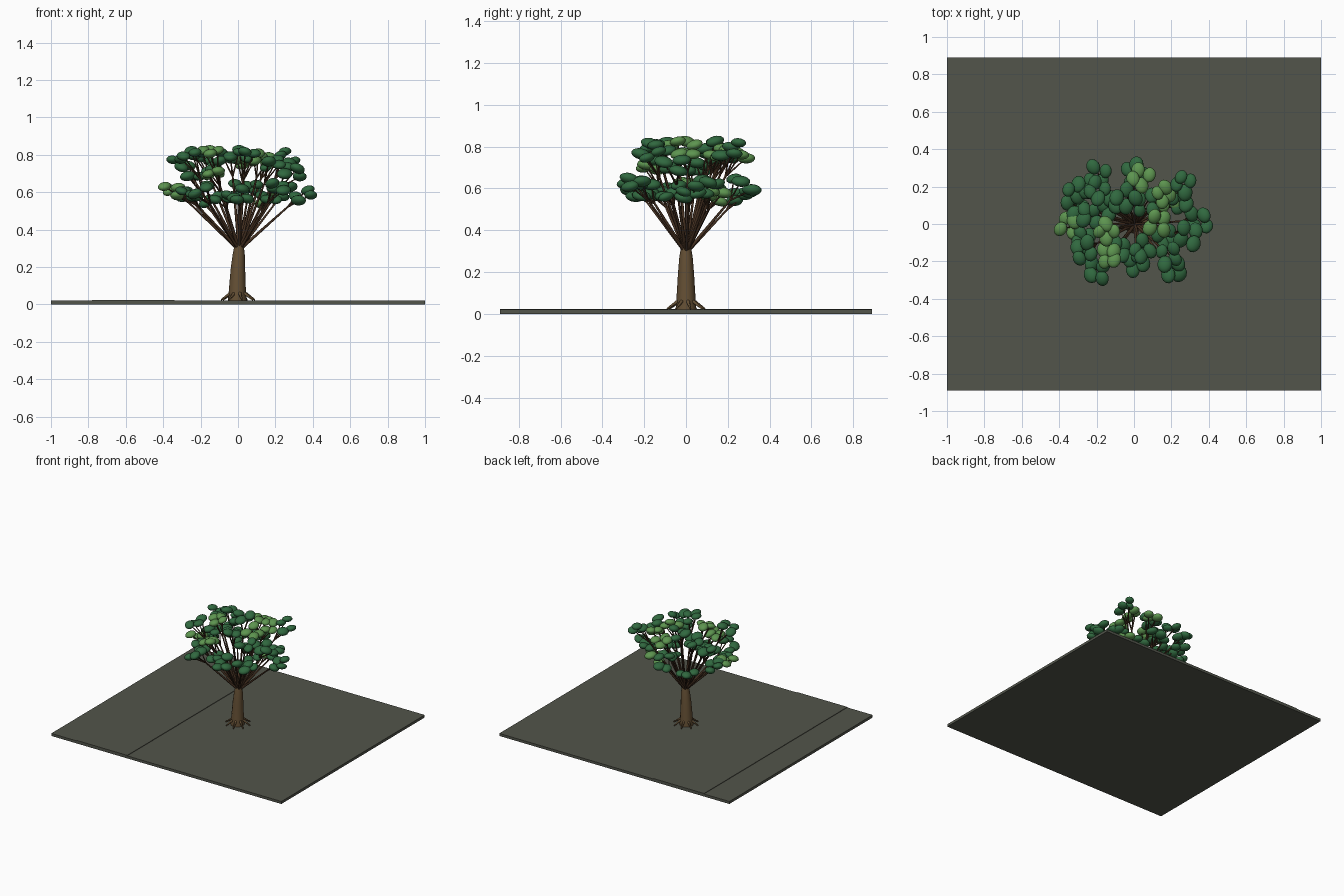
import bpy, bmesh, math, random
from mathutils import Vector, Matrix, Euler

random.seed(4)
cube = bpy.data.objects.get("Cube")
if cube:
    bpy.data.objects.remove(cube)


def material(name, rgb):
    mat = bpy.data.materials.new(name)
    mat.use_nodes = True
    color = (*rgb, 1)
    mat.diffuse_color = color
    mat.node_tree.nodes["Principled BSDF"].inputs["Base Color"].default_value = color
    return mat


paving = material("grey paving", (0.085, 0.09, 0.07))
bark = material("brown bark", (0.13, 0.08, 0.035))
twig_bark = material("dark twig bark", (0.06, 0.03, 0.015))
dark_leaf = material("dark green leaf", (0.03, 0.14, 0.05))
light_leaf = material("light green leaf", (0.11, 0.3, 0.08))


def finish(bm, name, mat, smooth=True):
    mesh = bpy.data.meshes.new(name)
    bm.to_mesh(mesh)
    bm.free()
    mesh.materials.append(mat)
    obj = bpy.data.objects.new(name, mesh)
    bpy.context.collection.objects.link(obj)
    for face in mesh.polygons:
        face.use_smooth = smooth and len(face.vertices) <= 4
    return obj


def slab(name, low, high, mat):
    low, high = Vector(low), Vector(high)
    bm = bmesh.new()
    size = Matrix.Diagonal((*(high - low), 1))
    bmesh.ops.create_cube(bm, size=1, matrix=Matrix.Translation((low + high) / 2) @ size)
    return finish(bm, name, mat, False)


def limb(bm, start, end, r_start, r_end, sides=6):
    # Tapered stick between two points
    start, end = Vector(start), Vector(end)
    axis = end - start
    turn = axis.to_track_quat("Z", "Y").to_matrix().to_4x4()
    bmesh.ops.create_cone(bm, cap_ends=True, segments=sides, radius1=r_start, radius2=r_end,
                          depth=axis.length, matrix=Matrix.Translation((start + end) / 2) @ turn)


# Ground slab with a thin raised strip
slab("ground", (-1, -0.89, 0), (1, 0.89, 0.02), paving)
slab("ground_strip", (-0.78, -0.89, 0.02), (-0.34, 0.89, 0.024), paving)

# Trunk, lofted through stacked rings
bm = bmesh.new()
rings = []
for z, radius, shift in [(0.015, 0.05, -0.004), (0.1, 0.044, -0.003), (0.2, 0.038, 0), (0.27, 0.032, 0.004), (0.32, 0.024, 0.006)]:
    ring = []
    for i in range(12):
        a = math.tau * i / 12
        ring.append(bm.verts.new((shift + radius * math.cos(a), radius * math.sin(a), z)))
    rings.append(ring)
for lower, upper in zip(rings, rings[1:]):
    for i in range(12):
        j = (i + 1) % 12
        bm.faces.new((lower[i], lower[j], upper[j], upper[i]))
bm.faces.new(rings[-1])
finish(bm, "trunk", bark)

# Roots around the foot
bm = bmesh.new()
for i in range(8):
    a = math.tau * (i + 0.3) / 8
    out = Vector((math.cos(a), math.sin(a), 0))
    limb(bm, out * 0.04 + Vector((0, 0, 0.06)), out * 0.093 + Vector((0, 0, 0.024)), 0.009, 0.004)
finish(bm, "roots", bark)

# Leaf clusters: centre in hundredths
dark_clusters = [(-30, 18, 76), (-19, 26, 56), (-20, 18, 79), (0, 28, 62), (26, 22, 79),
                 (35, 2, 59), (29, -6, 72), (17, -8, 60), (21, -24, 62), (1, -20, 60),
                 (4, -14, 80), (-20, -25, 61), (-27, -14, 79), (-24, 5, 66), (-31, 10, 61),
                 (-13, 10, 74), (-4, 14, 81), (6, 11, 62), (-8, -13, 58), (25, 12, 60),
                 (19, -17, 77), (-27, -8, 58)]
light_clusters = [(-35, 0, 62), (16, 16, 79), (17, 14, 56), (13, 1, 80),
                  (-15, -4, 81), (-13, -17, 70), (3, 25, 77)]
crown_base = Vector((0.006, 0, 0.31))
branches, twigs = bmesh.new(), bmesh.new()


def grow(name, clusters, mat):
    leaves = bmesh.new()
    for cluster in clusters:
        centre = Vector(cluster) / 100
        fork = crown_base.lerp(centre, 0.75)
        limb(branches, crown_base - Vector((0, 0, 0.02)), fork, 0.009, 0.005)
        spin = random.uniform(0, math.tau)
        for k in range(4):
            a = spin + math.tau * k / 4
            reach = random.uniform(0.03, 0.055)
            spot = centre + Vector((reach * math.cos(a), reach * math.sin(a), random.uniform(-0.04, 0.03)))
            spot.z = min(max(spot.z, 0.54), 0.825)
            limb(twigs, fork, spot, 0.005, 0.003, 5)
            tilt = Euler((random.uniform(-0.3, 0.3), random.uniform(-0.3, 0.3), random.uniform(-0.6, 0.6)))
            size = random.uniform(0.88, 1.1)
            shape = Matrix.Diagonal((0.036 * size, 0.043 * size, 0.024 * size, 1))
            bmesh.ops.create_uvsphere(leaves, u_segments=14, v_segments=9, radius=1,
                                      matrix=Matrix.Translation(spot) @ tilt.to_matrix().to_4x4() @ shape)
    finish(leaves, name, mat)


grow("dark_leaves", dark_clusters, dark_leaf)
grow("light_leaves", light_clusters, light_leaf)
finish(branches, "branches", twig_bark)
finish(twigs, "twigs", twig_bark)
